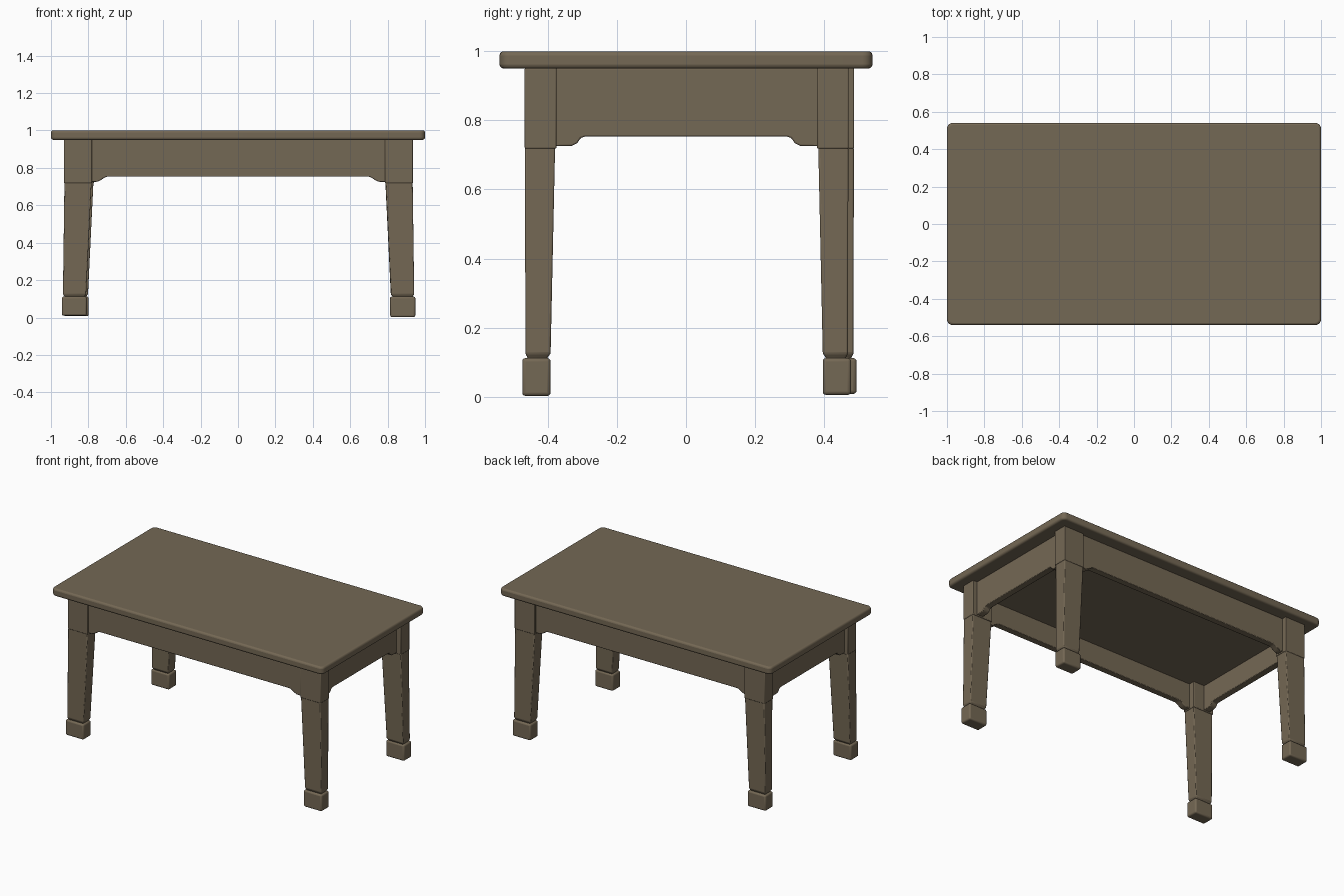
import bpy, bmesh

if "Cube" in bpy.data.objects:
    bpy.data.objects.remove(bpy.data.objects["Cube"])

wood = bpy.data.materials.new("brown wood")
wood.diffuse_color = (0.175, 0.138, 0.089, 1)
wood.use_nodes = True
wood.node_tree.nodes["Principled BSDF"].inputs["Base Color"].default_value = wood.diffuse_color


def finish(name, bm, bevel=0.006, segments=2):
    bmesh.ops.recalc_face_normals(bm, faces=bm.faces)
    mesh = bpy.data.meshes.new(name)
    bm.to_mesh(mesh)
    bm.free()
    ob = bpy.data.objects.new(name, mesh)
    bpy.context.collection.objects.link(ob)
    mesh.materials.append(wood)
    if bevel:
        m = ob.modifiers.new("soft edges", "BEVEL")
        m.width = bevel
        m.segments = segments
        m.limit_method = 'ANGLE'
    bpy.context.view_layer.objects.active = ob
    ob.select_set(True)
    bpy.ops.object.shade_smooth_by_angle()
    ob.select_set(False)
    return ob


def loft(bm, sections):
    """Stack rectangles (z, x0, x1, y0, y1) into one closed solid."""
    rings = [[bm.verts.new(p) for p in
              ((a, c, z), (b, c, z), (b, d, z), (a, d, z))]
             for z, a, b, c, d in sections]
    bm.faces.new(rings[0])
    bm.faces.new(rings[-1])
    for r, s in zip(rings, rings[1:]):
        for i in range(4):
            j = (i + 1) % 4
            bm.faces.new((r[i], r[j], s[j], s[i]))


def apron(name, outline, to_world, near, far):
    """Extrude a panel outline (along, z) between two depths."""
    bm = bmesh.new()
    a = [bm.verts.new(to_world(u, z, near)) for u, z in outline]
    b = [bm.verts.new(to_world(u, z, far)) for u, z in outline]
    bm.faces.new(a)
    bm.faces.new(b)
    for i in range(len(a)):
        j = (i + 1) % len(a)
        bm.faces.new((a[i], a[j], b[j], b[i]))
    finish(name, bm, 0.004)


def apron_outline(end, foot, rise):
    """Straight panel with a small curved bracket at both ends."""
    half = [(end, 0.952), (end, 0.725), (foot + 0.006, 0.726), (foot - 0.010, 0.734),
            (rise + 0.012, 0.749), (rise, 0.753)]
    return half + [(-u, z) for u, z in reversed(half)]


# Table top with rounded plan corners and softened rim
bm = bmesh.new()
loft(bm, [(0.95, -1, 1, -0.54, 0.54), (1.0, -1, 1, -0.54, 0.54)])
upright = [e for e in bm.edges if abs(e.verts[0].co.z - e.verts[1].co.z) > 0.01]
bmesh.ops.bevel(bm, geom=upright, offset=0.03, segments=5, profile=0.5, affect='EDGES')
finish("table_top", bm, 0.012, 3)

# Recessed panel under the top, inside the aprons
bm = bmesh.new()
loft(bm, [(0.89, -0.88, 0.88, -0.435, 0.435), (0.952, -0.88, 0.88, -0.435, 0.435)])
finish("under_panel", bm, 0)

# Legs (end sign, side sign, small x and y shift, foot height)
legs = {"front_left": (-1, -1, 0.0, 0.0, 0.010),
        "front_right": (1, -1, 0.006, 0.0, 0.002),
        "back_left": (-1, 1, 0.010, 0.020, 0.008),
        "back_right": (1, 1, 0.005, 0.004, 0.005)}
for label, (sx, sy, dx, dy, base) in legs.items():
    def section(z, x0, x1, y0, y1):
        xs = sorted((sx * x0 + dx, sx * x1 + dx))
        ys = sorted((sy * y0 + dy, sy * y1 + dy))
        return (z, *xs, *ys)
    # Square block, tapered shaft with neck, and foot
    bm = bmesh.new()
    loft(bm, [section(0.718, 0.78, 0.93, 0.375, 0.467),
              section(0.952, 0.78, 0.93, 0.375, 0.467)])
    finish(label + "_leg_block", bm, 0.004)
    bm = bmesh.new()
    loft(bm, [section(0.100, 0.822, 0.927, 0.402, 0.458),
              section(0.112, 0.822, 0.927, 0.402, 0.458),
              section(0.124, 0.812, 0.936, 0.392, 0.465),
              section(0.722, 0.783, 0.928, 0.379, 0.466)])
    finish(label + "_leg_shaft", bm, 0.005)
    bm = bmesh.new()
    loft(bm, [section(base, 0.808, 0.942, 0.392, 0.474),
              section(0.112, 0.808, 0.942, 0.392, 0.474)])
    finish(label + "_foot", bm, 0.010, 3)

# Long aprons on front and back, short aprons on both sides
long_outline = apron_outline(0.80, 0.745, 0.70)
short_outline = apron_outline(0.40, 0.325, 0.293)
for name, s in (("front", -1), ("back", 1)):
    apron(name + "_apron", long_outline, lambda u, z, d: (u, d, z), s * 0.458, s * 0.415)
for name, s in (("left", -1), ("right", 1)):
    apron(name + "_apron", short_outline, lambda u, z, d: (d, u, z), s * 0.905, s * 0.860)
